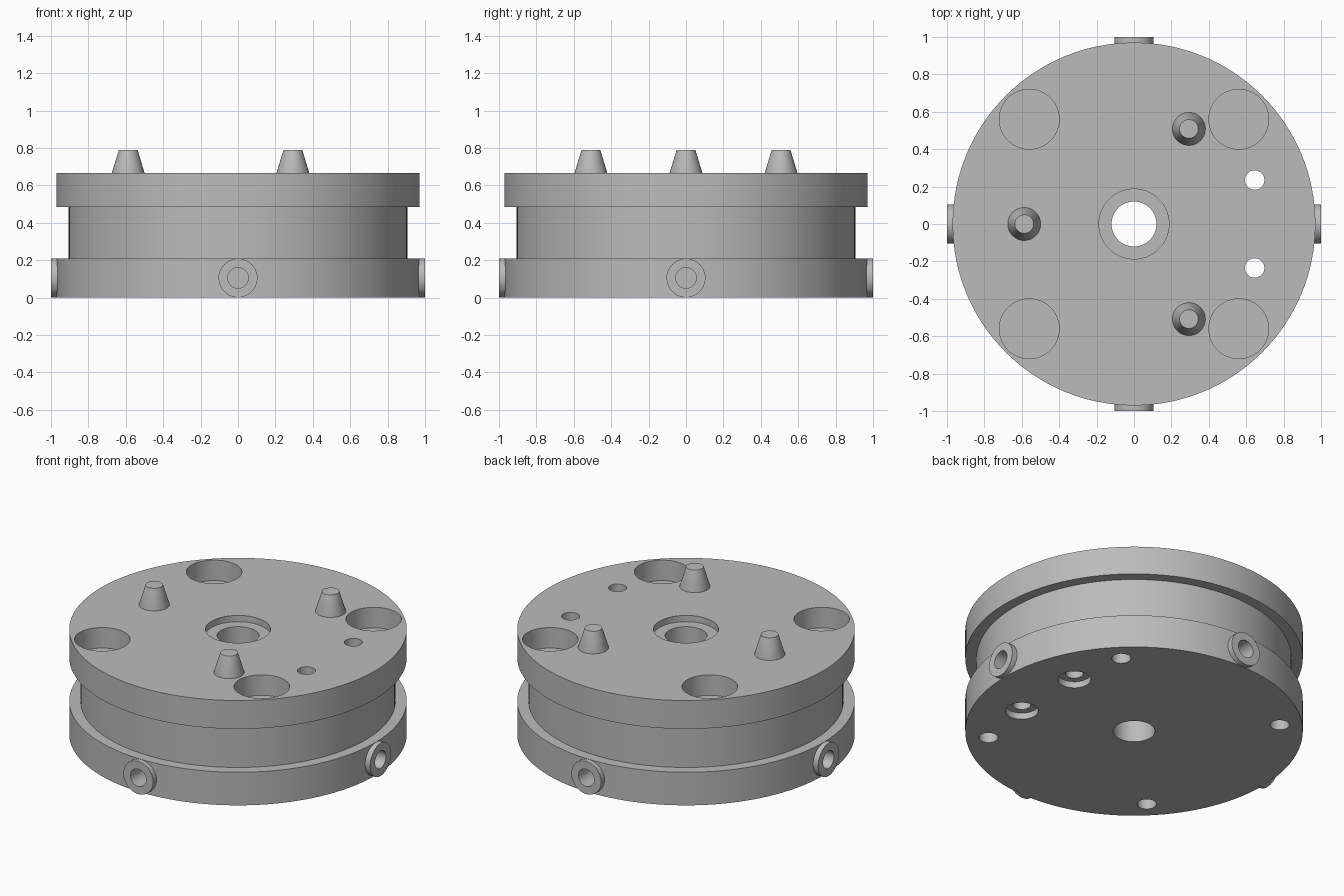
import bpy, bmesh, math
from mathutils import Matrix

if "Cube" in bpy.data.objects:
    bpy.data.objects.remove(bpy.data.objects["Cube"])

grey = bpy.data.materials.new("machined_grey")
grey.diffuse_color = (0.5, 0.5, 0.5, 1)
grey.use_nodes = True
grey.node_tree.nodes["Principled BSDF"].inputs["Base Color"].default_value = grey.diffuse_color


def lathe(name, profile, closed=False, matrix=Matrix(), n=48):
    """Revolve (radius, height) points around z; open profiles get flat end caps."""
    bm = bmesh.new()
    rings = []
    for r, z in profile:
        rings.append([bm.verts.new((r * math.cos(2 * math.pi * i / n),
                                    r * math.sin(2 * math.pi * i / n), z)) for i in range(n)])
    pairs = list(zip(rings, rings[1:]))
    if closed:
        pairs.append((rings[-1], rings[0]))
    else:
        bm.faces.new(rings[0])
        bm.faces.new(rings[-1])
    for a, b in pairs:
        for i in range(n):
            j = (i + 1) % n
            bm.faces.new((a[i], a[j], b[j], b[i]))
    bmesh.ops.recalc_face_normals(bm, faces=bm.faces)
    bm.transform(matrix)
    mesh = bpy.data.meshes.new(name)
    bm.to_mesh(mesh)
    bm.free()
    mesh.materials.append(grey)
    ob = bpy.data.objects.new(name, mesh)
    bpy.context.collection.objects.link(ob)
    return ob


def select(ob):
    bpy.ops.object.select_all(action='DESELECT')
    ob.select_set(True)
    bpy.context.view_layer.objects.active = ob


def smooth(ob):
    select(ob)
    bpy.ops.object.shade_smooth_by_angle(angle=math.radians(30))


def at(x, y):
    return Matrix.Translation((x, y, 0))


def radial(k):
    """Turn the z axis outward along one of the four side directions."""
    return (Matrix.Translation((0, 0, 0.105)) @ Matrix.Rotation(k * math.pi / 2, 4, 'Z')
            @ Matrix.Rotation(math.pi / 2, 4, 'Y'))


TOP = 0.665

# Body: two flanges, a waist and a counterbored centre bore
body = lathe("body", [(0.12, 0), (0.97, 0), (0.97, 0.21), (0.905, 0.21), (0.905, 0.485),
                      (0.97, 0.485), (0.97, TOP), (0.187, TOP), (0.187, TOP - 0.04),
                      (0.12, TOP - 0.04)], closed=True, n=128)

cutters = []
for sx in (-1, 1):
    for sy in (-1, 1):
        # Large pockets in the top, small blind holes underneath
        cutters.append(lathe("pocket_cutter", [(0.16, TOP - 0.13), (0.16, 0.8)],
                             matrix=at(0.56 * sx, 0.56 * sy)))
        cutters.append(lathe("bolt_cutter", [(0.055, -0.1), (0.055, 0.25)],
                             matrix=at(0.594 * sx, 0.594 * sy)))
# Through holes, counterbored from below
for sy in (-1, 1):
    cutters.append(lathe("screw_cutter", [(0.095, -0.1), (0.095, 0.04), (0.052, 0.04),
                                          (0.052, 0.8)], matrix=at(0.645, 0.235 * sy)))
# Side port bores
for k in range(4):
    cutters.append(lathe("port_cutter", [(0.055, 0.74), (0.055, 1.1)], matrix=radial(k)))

for c in cutters:
    c.hide_render = True
    mod = body.modifiers.new("cut", 'BOOLEAN')
    mod.operation = 'DIFFERENCE'
    mod.solver = 'EXACT'
    mod.object = c
    select(body)
    bpy.ops.object.modifier_apply(modifier=mod.name)
    bpy.data.objects.remove(c)
smooth(body)

# Raised collars around the side ports
for k in range(4):
    smooth(lathe("port_collar", [(0.055, 0.95), (0.104, 0.95), (0.104, 1.0), (0.055, 1.0)],
                 closed=True, matrix=radial(k)))

# Three tapered locating pins
for k in range(3):
    a = math.pi + k * 2 * math.pi / 3
    smooth(lathe("locating_pin", [(0.088, TOP - 0.005), (0.088, TOP), (0.05, 0.79)],
                 matrix=at(0.587 * math.cos(a), 0.587 * math.sin(a))))
